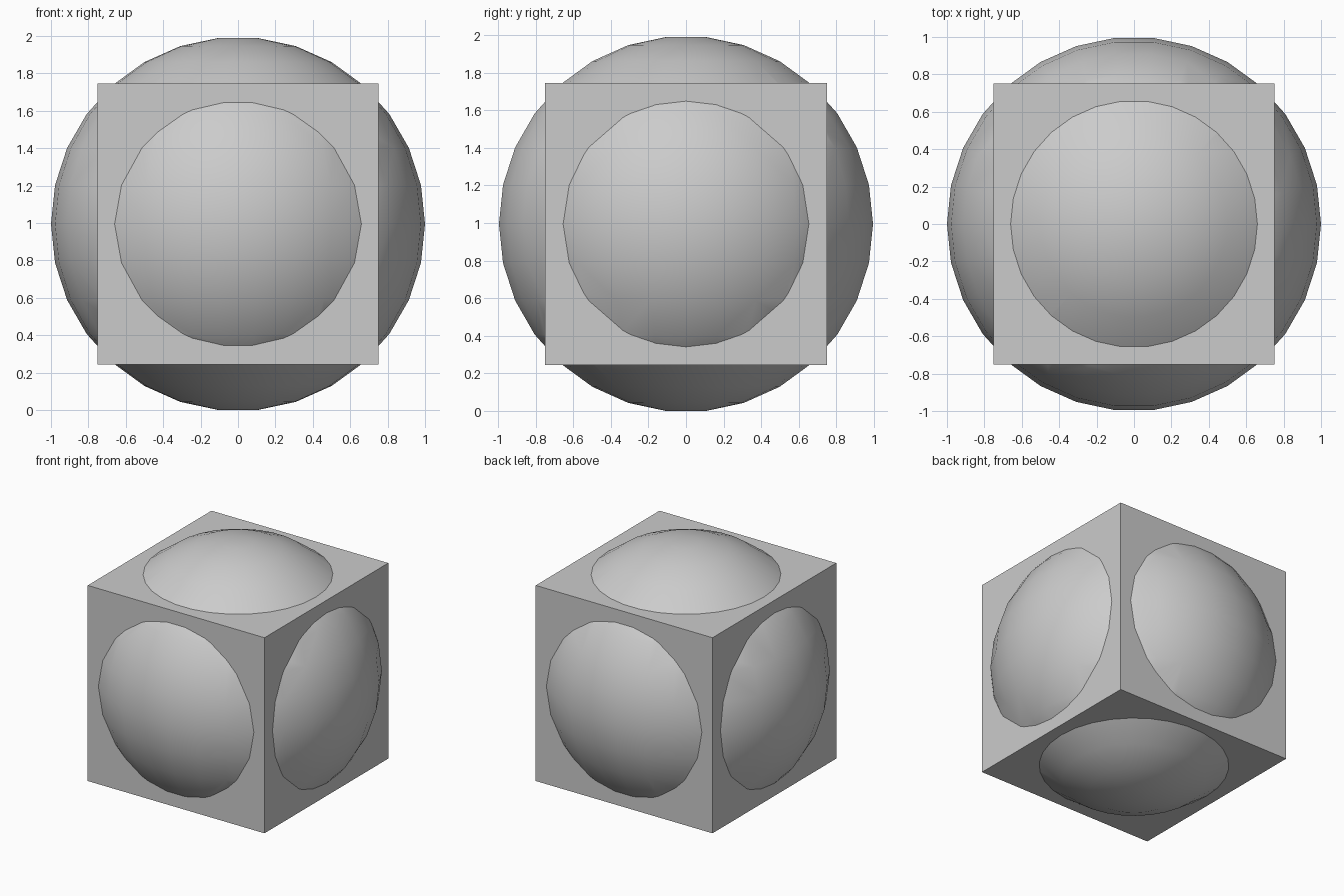
import bpy, bmesh
from math import pi, sin, cos, radians

default = bpy.data.objects.get("Cube")
if default:
    bpy.data.objects.remove(default, do_unlink=True)

SEGMENTS, RINGS = 30, 15
CENTRE_Z = cos(pi / SEGMENTS)      # flat bottom cap rests on the ground

grey = bpy.data.materials.new("light grey")
grey.use_nodes = True
colour = (0.6, 0.6, 0.6, 1)
grey.diffuse_color = colour
grey.node_tree.nodes["Principled BSDF"].inputs["Base Color"].default_value = colour


def add_object(name, bm):
    """Turn a bmesh into a grey object at the model centre."""
    bmesh.ops.recalc_face_normals(bm, faces=bm.faces)
    mesh = bpy.data.meshes.new(name)
    bm.to_mesh(mesh)
    bm.free()
    mesh.materials.append(grey)
    obj = bpy.data.objects.new(name, mesh)
    obj.location.z = CENTRE_Z
    bpy.context.collection.objects.link(obj)
    return obj


# Ball: half-step rings spun round z, with flat caps instead of poles
bm = bmesh.new()
angles = [pi * (i + 0.5) / RINGS for i in range(RINGS)]
profile = [bm.verts.new((sin(a), 0, cos(a))) for a in angles]
edges = [bm.edges.new(pair) for pair in zip(profile, profile[1:])]
bmesh.ops.spin(bm, geom=profile + edges, axis=(0, 0, 1), cent=(0, 0, 0),
               angle=2 * pi, steps=SEGMENTS, use_merge=True)
bmesh.ops.remove_doubles(bm, verts=bm.verts, dist=0.0001)
bmesh.ops.holes_fill(bm, edges=bm.edges, sides=0)
ball = add_object("ball", bm)

# Block
bm = bmesh.new()
bmesh.ops.create_cube(bm, size=1.5)
block = add_object("block_with_domes", bm)

# Join both into one solid, so a dome stands on each face
union = block.modifiers.new("domes", 'BOOLEAN')
union.operation = 'UNION'
union.solver = 'EXACT'
union.object = ball
bpy.context.view_layer.update()
bpy.ops.object.select_all(action='DESELECT')
block.select_set(True)
bpy.context.view_layer.objects.active = block
bpy.ops.object.modifier_apply(modifier=union.name)
bpy.data.objects.remove(ball, do_unlink=True)

# Smooth domes, crisp block edges
bpy.ops.object.shade_smooth_by_angle(angle=radians(30))
